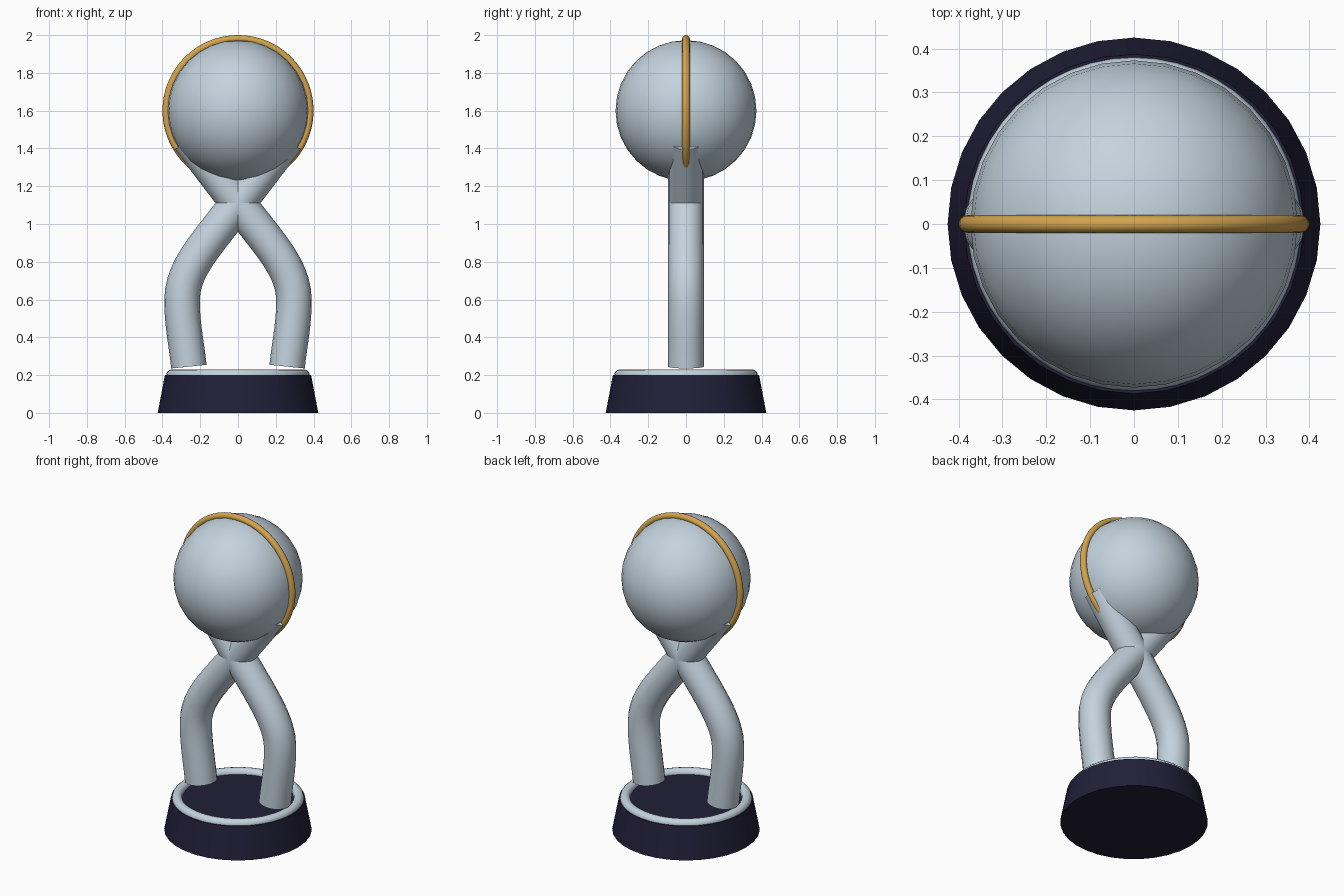
import bpy, math
from mathutils import Vector

if "Cube" in bpy.data.objects:
    bpy.data.objects.remove(bpy.data.objects["Cube"])


def material(name, rgb):
    m = bpy.data.materials.new(name)
    m.diffuse_color = (*rgb, 1)
    m.use_nodes = True
    m.node_tree.nodes["Principled BSDF"].inputs["Base Color"].default_value = m.diffuse_color
    return m


silver = material("pale_silver", (0.55, 0.65, 0.73))
navy = material("dark_navy", (0.0155, 0.014, 0.04))
gold = material("gold", (0.65, 0.37, 0.075))


def finish(name, mat, angle=40):
    ob = bpy.context.object
    ob.name = name
    ob.data.materials.clear()
    ob.data.materials.append(mat)
    bpy.ops.object.shade_smooth_by_angle(angle=math.radians(angle))
    return ob


def tube(name, points, radius, mat, resolution):
    """Capped round tube along Bezier points given as (left handle, point, right handle) in x, z."""
    cu = bpy.data.curves.new(name, 'CURVE')
    cu.dimensions = '3D'
    cu.bevel_depth = radius
    cu.bevel_resolution = 6
    cu.resolution_u = resolution
    cu.use_fill_caps = True
    sp = cu.splines.new('BEZIER')
    sp.bezier_points.add(len(points) - 1)
    for bp, (l, c, r) in zip(sp.bezier_points, points):
        bp.handle_left_type = bp.handle_right_type = 'FREE'
        bp.co = (c[0], 0, c[1])
        bp.handle_left = (l[0], 0, l[1])
        bp.handle_right = (r[0], 0, r[1])
    ob = bpy.data.objects.new(name, cu)
    bpy.context.collection.objects.link(ob)
    bpy.ops.object.select_all(action='DESELECT')
    ob.select_set(True)
    bpy.context.view_layer.objects.active = ob
    bpy.ops.object.convert(target='MESH')
    return finish(name, mat)


# Base and its rim
bpy.ops.mesh.primitive_cone_add(vertices=32, radius1=0.425, radius2=0.387, depth=0.2,
                                location=(0, 0, 0.1))
finish("base", navy)
bpy.ops.mesh.primitive_torus_add(major_segments=48, minor_segments=12, major_radius=0.35,
                                 minor_radius=0.03, location=(0, 0, 0.2))
finish("base_rim", silver)

# Two crossing limbs, mirrored left and right
path = [
    ((-0.25, 0.13), (-0.26, 0.245), (-0.272, 0.36)),
    ((-0.298, 0.48), (-0.296, 0.6), (-0.294, 0.76)),
    ((-0.183, 0.875), (0, 1.11), (0.087, 1.223)),
    ((0.173, 1.337), (0.26, 1.45), (0.32, 1.53)),
]
for side, s in (("left", 1), ("right", -1)):
    pts = [tuple((s * x, z) for x, z in p) for p in path]
    tube("limb_" + side, pts, 0.094, silver, 10)

# Ball
bpy.ops.mesh.primitive_uv_sphere_add(segments=32, ring_count=16, radius=0.373,
                                     location=(0, 0, 1.6))
finish("ball", silver)

# Gold band: arc over the ball, open at the bottom
R, start, total, n = 0.38, math.radians(-49), math.radians(278), 6
step = total / n
k = R * 4 / 3 * math.tan(step / 4)
arc = []
for i in range(n + 1):
    a = start + step * i
    c = Vector((R * math.cos(a), 1.6 + R * math.sin(a)))
    t = Vector((-math.sin(a), math.cos(a))) * k
    arc.append((c - t, c, c + t))
tube("gold_band", arc, 0.02, gold, 10)
